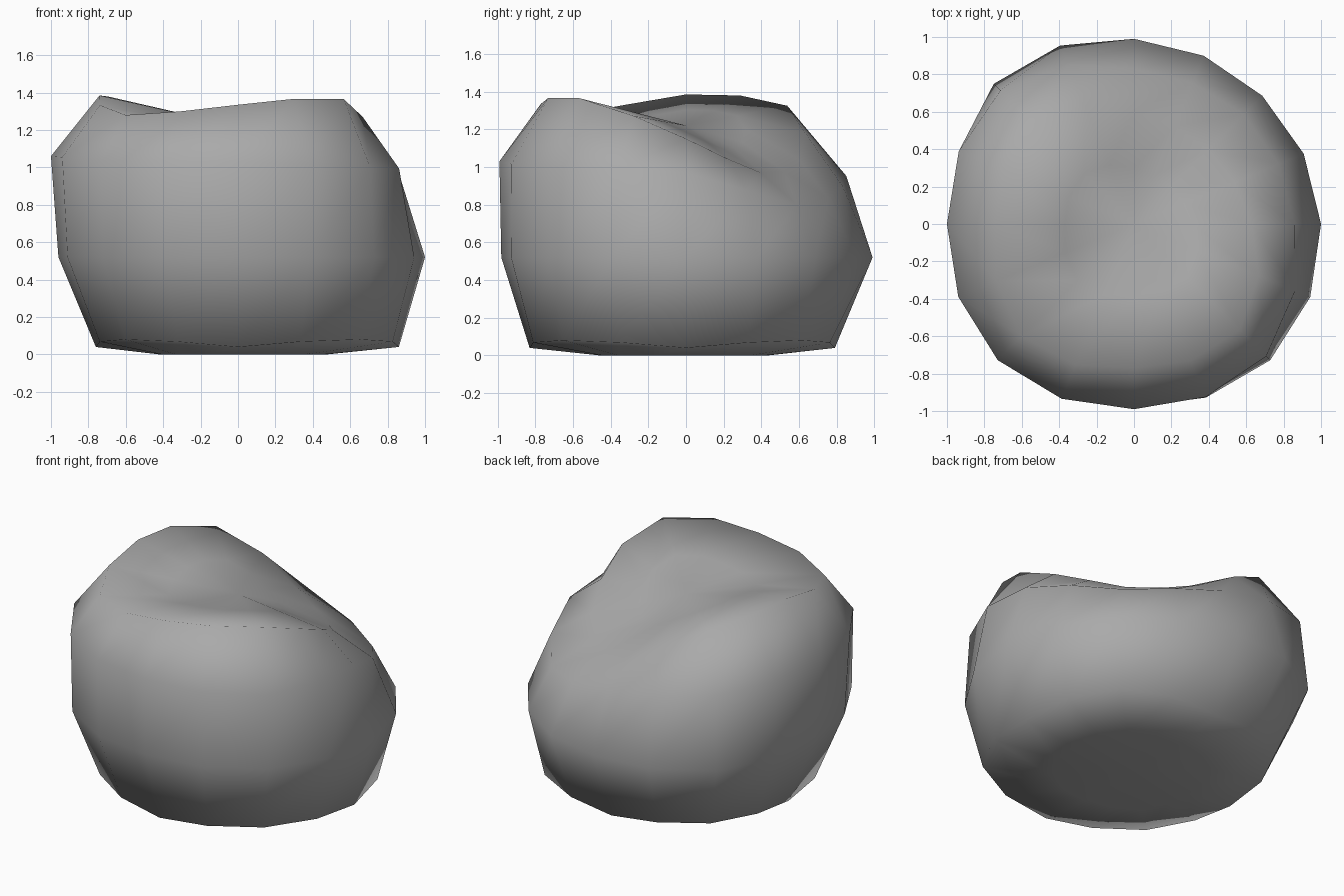
import bpy, bmesh
from math import cos, sin, pi

if "Cube" in bpy.data.objects:
    bpy.data.objects.remove(bpy.data.objects["Cube"])

SEG = 16
# Rock profile every 45 degrees, anticlockwise from +x:
# base radius | belly radius | shoulder radius, height | rim radius, height
PROFILES = [
    (0.86, 1.00, 0.86, 0.97, 0.63, 1.15),   # right
    (0.87, 0.97, 0.83, 0.80, 0.56, 0.97),   # back right, scooped low
    (0.79, 0.99, 0.83, 0.90, 0.60, 1.04),   # back
    (0.86, 1.06, 1.01, 1.00, 0.76, 1.325),  # back left, high corner
    (0.76, 0.96, 1.00, 1.06, 0.74, 1.385),  # left
    (0.85, 1.02, 1.03, 1.04, 0.85, 1.28),   # front left
    (0.83, 0.98, 0.99, 1.03, 0.77, 1.335),  # front
    (0.92, 1.03, 1.00, 1.00, 0.80, 1.365),  # front right, high corner
]
CENTRE_Z = 1.22


def profile_at(k):
    """Closed Catmull-Rom blend of the profiles at segment k."""
    f = k * len(PROFILES) / SEG
    i, t = int(f), f - int(f)
    p = [PROFILES[(i + j) % len(PROFILES)] for j in (-1, 0, 1, 2)]
    return [b + 0.5 * t * (c - a + t * (2*a - 5*b + 4*c - d + t * (3*(b - c) + d - a)))
            for a, b, c, d in zip(*p)]


# Rock: stacked rings bridged together and closed at both poles
bm = bmesh.new()
columns = []
for k in range(SEG):
    base, belly, sr, sz, rr, rz = profile_at(k)
    a = 2 * pi * k / SEG
    base_z = 0.04 + 0.04 * abs(sin(2 * a))
    inner_z = rz + (CENTRE_Z - rz) * 0.5
    points = [(base * 0.55, 0.0), (base, base_z), (belly, 0.52),
              (sr, sz), (rr, rz), (rr * 0.5, inner_z)]
    columns.append([bm.verts.new((r * cos(a), r * sin(a), z)) for r, z in points])

bottom = bm.verts.new((0, 0, 0))
top = bm.verts.new((0, 0, CENTRE_Z))
for k in range(SEG):
    a, b = columns[k], columns[(k + 1) % SEG]
    bm.faces.new((bottom, b[0], a[0]))
    for i in range(len(a) - 1):
        bm.faces.new((a[i], b[i], b[i + 1], a[i + 1]))
    bm.faces.new((a[-1], b[-1], top))
bmesh.ops.recalc_face_normals(bm, faces=bm.faces[:])
for f in bm.faces:
    f.smooth = True

mesh = bpy.data.meshes.new("rock")
bm.to_mesh(mesh)
bm.free()
rock = bpy.data.objects.new("rock", mesh)
bpy.context.collection.objects.link(rock)

# Darker grey stone
stone = bpy.data.materials.new("stone")
stone.diffuse_color = (0.4, 0.4, 0.4, 1)
stone.use_nodes = True
stone.node_tree.nodes["Principled BSDF"].inputs["Base Color"].default_value = stone.diffuse_color
mesh.materials.append(stone)
